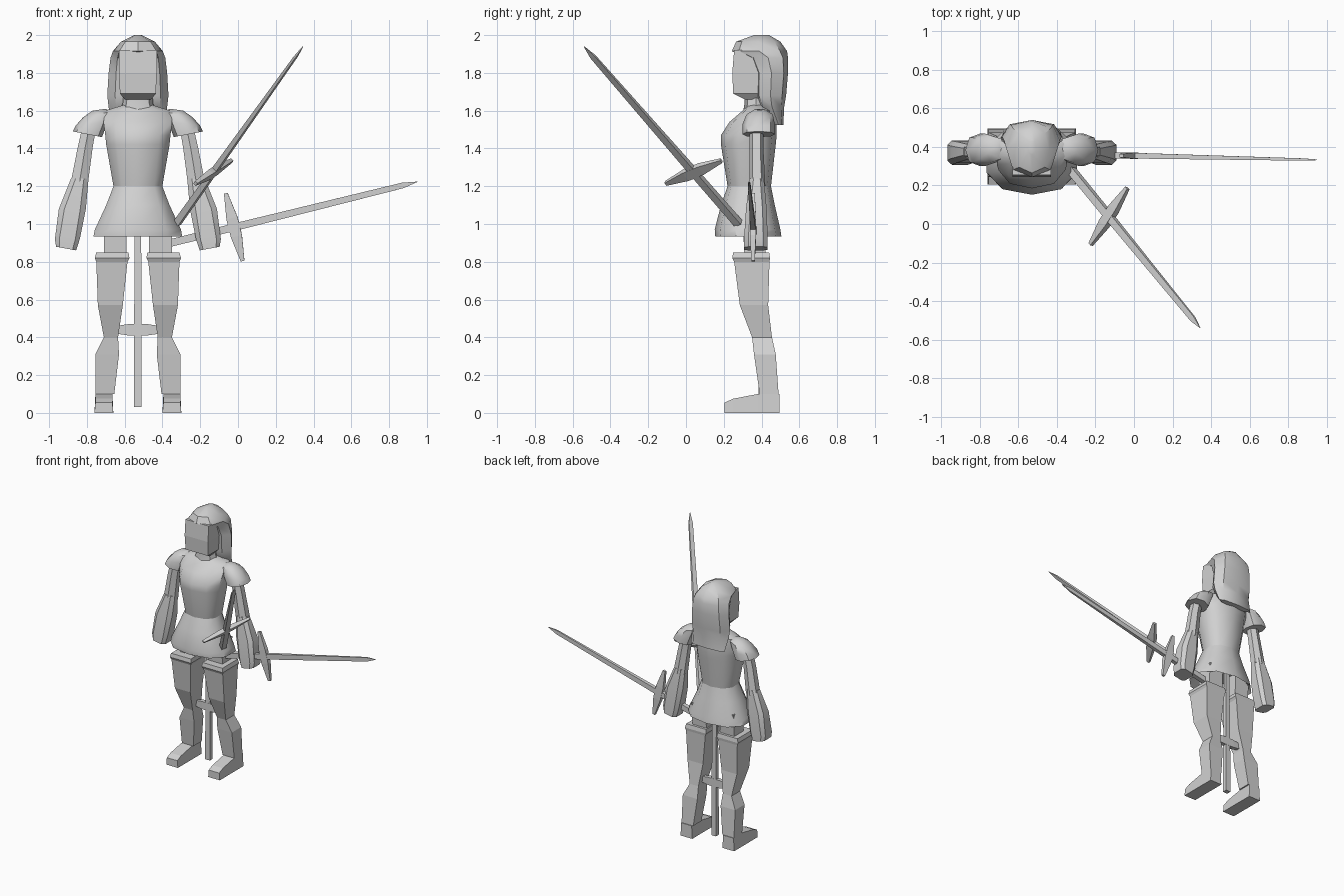
import bpy, bmesh, math
from mathutils import Vector

cube = bpy.data.objects.get("Cube")
if cube:
    bpy.data.objects.remove(cube)

CX = -0.53  # centre line of the figure

grey = bpy.data.materials.new("plain grey")
grey.use_nodes = True
COLOUR = (0.64, 0.64, 0.64, 1)
grey.diffuse_color = COLOUR
grey.node_tree.nodes["Principled BSDF"].inputs["Base Color"].default_value = COLOUR


def loft(name, rings, angle=0):
    """Skin a list of equal point rings and cap both ends."""
    bm = bmesh.new()
    rows = [[bm.verts.new(p) for p in ring] for ring in rings]
    n = len(rows[0])
    for a, b in zip(rows, rows[1:]):
        for i in range(n):
            j = (i + 1) % n
            bm.faces.new((a[i], a[j], b[j], b[i]))
    bm.faces.new(rows[0])
    bm.faces.new(rows[-1])
    bmesh.ops.recalc_face_normals(bm, faces=bm.faces)
    mesh = bpy.data.meshes.new(name)
    bm.to_mesh(mesh)
    bm.free()
    mesh.materials.append(grey)
    obj = bpy.data.objects.new(name, mesh)
    bpy.context.collection.objects.link(obj)
    if angle:
        bpy.ops.object.select_all(action='DESELECT')
        obj.select_set(True)
        bpy.context.view_layer.objects.active = obj
        bpy.ops.object.shade_smooth_by_angle(angle=math.radians(angle))
    return obj


def oval(z, x0, x1, y0, y1, n=8, turn=0.0, power=0.85, tilt=0.0):
    """Rounded ring filling the given bounds; tilt lifts its +x side."""
    pts = []
    for i in range(n):
        a = 2 * math.pi * (i + turn) / n - math.pi / 2
        c, s = math.cos(a), math.sin(a)
        u = math.copysign(abs(c) ** power, c)
        v = math.copysign(abs(s) ** power, s)
        pts.append(Vector(((x0 + x1) / 2 + u * (x1 - x0) / 2,
                           (y0 + y1) / 2 + v * (y1 - y0) / 2, z + tilt * u)))
    return pts


def box(z, x0, x1, y0, y1):
    return [Vector(p) for p in ((x0, y0, z), (x1, y0, z), (x1, y1, z), (x0, y1, z))]


def centred(rows, n):
    return [oval(z, CX - h, CX + h, y0, y1, n) for z, h, y0, y1 in rows]


def pair(name, rings, angle=0):
    """Build the left part and its mirrored twin on the right."""
    loft("left_" + name, [[Vector((CX + p.x, p.y, p.z)) for p in r] for r in rings], angle)
    loft("right_" + name, [[Vector((CX - p.x, p.y, p.z)) for p in r] for r in rings], angle)


# Tunic: recessed underside, flared skirt, waist, chest, shoulders
loft("skirt", centred([(1.02, .16, .24, .45), (.935, .245, .155, .505),
                       (.97, .238, .152, .50), (1.1, .175, .185, .47),
                       (1.2, .135, .22, .45)], 10), 40)
loft("bodice", centred([(1.2, .135, .22, .45), (1.42, .175, .185, .475),
                        (1.47, .18, .185, .48), (1.54, .19, .23, .48),
                        (1.6, .18, .30, .47), (1.63, .08, .32, .44)], 10), 40)

# Neck, face and hood
loft("neck", centred([(1.58, .10, .30, .45), (1.64, .08, .31, .43),
                      (1.72, .075, .31, .43)], 8), 40)
loft("face", [box(z, CX - h, CX + h, y, .42) for z, h, y in
              ((1.66, .07, .31), (1.69, .095, .25), (1.8, .10, .245), (1.92, .10, .255))])
loft("hood", centred([(2.0, .02, .36, .44), (1.965, .09, .265, .50),
                      (1.915, .132, .243, .535), (1.88, .145, .33, .54),
                      (1.8, .155, .365, .54), (1.68, .162, .365, .53),
                      (1.62, .155, .39, .52), (1.525, .145, .465, .515)], 8), 40)

# Shoulder pads, arms and gauntlets
pair("shoulder_pad", [oval(1.475, .19, .345, .30, .47, tilt=.015),
                      oval(1.53, .16, .33, .30, .47, tilt=-.01),
                      oval(1.58, .14, .29, .32, .46, tilt=-.015),
                      oval(1.605, .17, .24, .36, .42, tilt=-.005)], 45)
pair("arm", [oval(1.55, .21, .29, .335, .41, 6), oval(1.4, .235, .325, .335, .41, 6),
             oval(1.2, .26, .365, .335, .42, 6)], 40)
pair("gauntlet", [oval(1.24, .258, .358, .335, .415, 8, .5),
                  oval(1.08, .272, .422, .315, .43, 8, .5, .6),
                  oval(.92, .305, .442, .305, .435, 8, .5, .5),
                  oval(.87, .325, .435, .305, .435, 8, .5, .5, .01)], 35)

# Legs: bare thigh, tall boot with cuff, foot
pair("thigh", [box(1.02, .06, .18, .30, .43), box(.82, .06, .18, .31, .42)])
pair("boot", [box(z, *b) for z, *b in (
    (.85, .05, .22, .25, .44), (.82, .045, .228, .245, .445),
    (.80, .055, .22, .255, .442), (.57, .08, .212, .285, .435),
    (.40, .105, .18, .35, .455), (.31, .10, .225, .36, .475),
    (.10, .125, .225, .39, .49))])
pair("foot", [[Vector(p) for p in ((.13, y, 0), (.23, y, 0), (.225, y, z), (.135, y, z))]
              for y, z in ((.205, .055), (.25, .075), (.38, .10), (.495, .10))])


def sword(name, guard, along, across):
    """Sword placed by its guard centre, blade direction and guard direction."""
    g, u = Vector(guard), Vector(along).normalized()
    w = Vector(across)
    w = (w - u * w.dot(u)).normalized()
    t = u.cross(w)

    def bar(part, axis, side, stations):
        loft(name + part, [[g + axis * d + side * (a * hw) + t * (b * ht)
                            for a, b in ((-1, -1), (1, -1), (1, 1), (-1, 1))]
                           for d, hw, ht in stations])

    bar("_blade", u, w, ((-.41, .02, .018), (0, .02, .015),
                         (.92, .015, .006), (1.0, .001, .002)))
    bar("_guard", w, u, ((-.185, .01, .009), (-.05, .03, .016),
                         (.05, .03, .016), (.185, .01, .009)))


sword("side_sword", (-.02, .355, .983), (.98, -.022, .243), (-.09, 0, .365))
sword("raised_sword", (-.13, .04, 1.275), (.67, -.82, .94), (.20, .31, .125))
sword("centre_sword", (CX, .40, .44), (0, 0, 1), (1, 0, 0))
